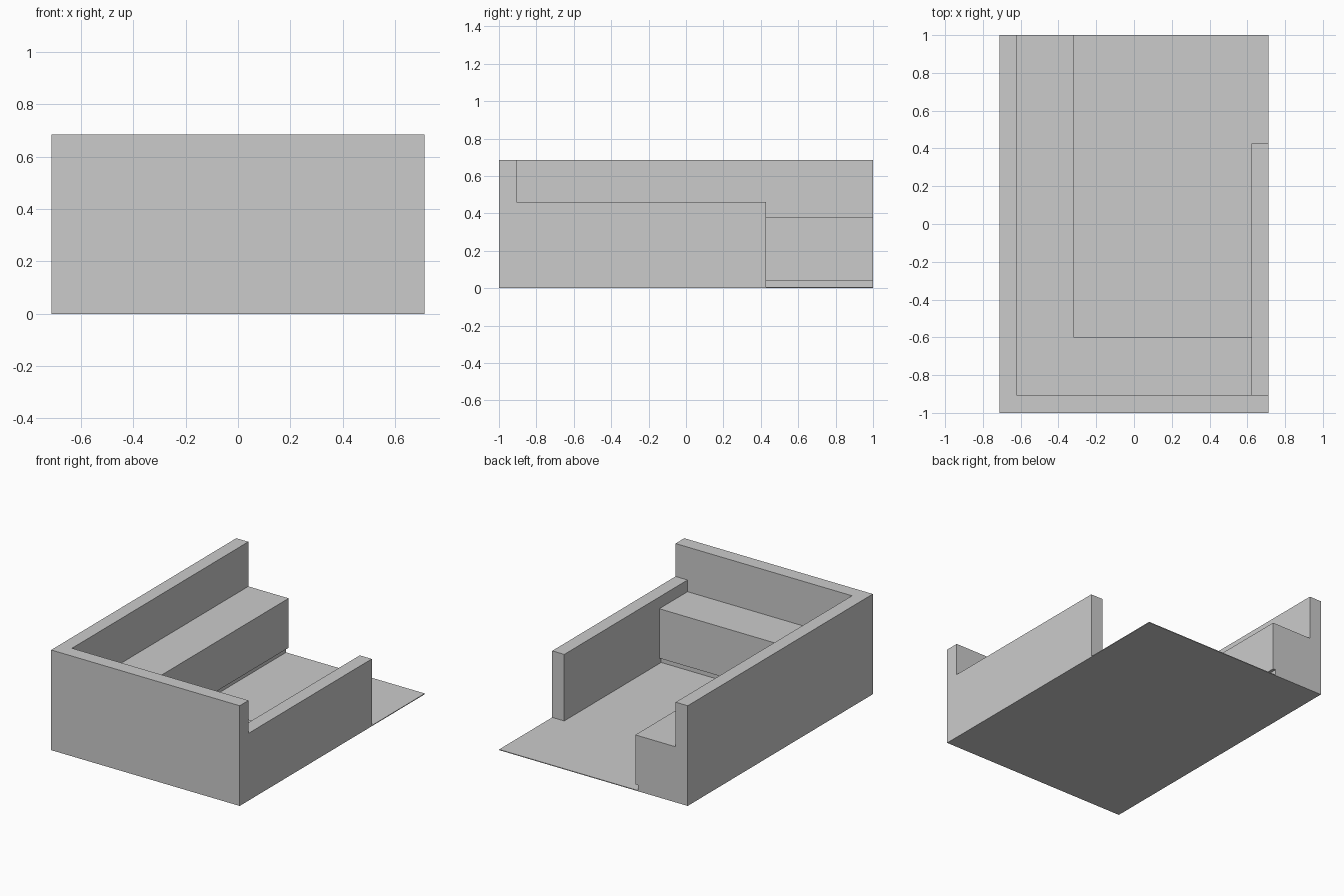
import bpy
import bmesh

cube = bpy.data.objects.get("Cube")
if cube:
    bpy.data.objects.remove(cube, do_unlink=True)

grey = bpy.data.materials.new("plain_grey")
grey.use_nodes = True
colour = (0.6, 0.6, 0.6, 1)
grey.diffuse_color = colour
grey.node_tree.nodes["Principled BSDF"].inputs["Base Color"].default_value = colour


def prism(name, outline, bottom, top):
    """Extrude a flat outline upwards into a closed solid."""
    bm = bmesh.new()
    base = bm.faces.new([bm.verts.new((x, y, bottom)) for x, y in outline])
    extruded = bmesh.ops.extrude_face_region(bm, geom=[base])["geom"]
    verts = [v for v in extruded if isinstance(v, bmesh.types.BMVert)]
    bmesh.ops.translate(bm, verts=verts, vec=(0, 0, top - bottom))
    bmesh.ops.recalc_face_normals(bm, faces=bm.faces)
    mesh = bpy.data.meshes.new(name)
    bm.to_mesh(mesh)
    bm.free()
    mesh.materials.append(grey)
    obj = bpy.data.objects.new(name, mesh)
    bpy.context.collection.objects.link(obj)
    return obj


def l_shape(x0, y0, x1, y1, inner_x, inner_y):
    """L outline: a run along the -x side and a run along the front."""
    return [(x0, y0), (x1, y0), (x1, inner_y),
            (inner_x, inner_y), (inner_x, y1), (x0, y1)]


W, L = 0.713, 1.0        # half width and half length
IN_X, IN_Y = 0.622, -0.905   # inner wall faces
FLOOR, KICK, SEAT, LOW, HIGH = 0.005, 0.042, 0.38, 0.46, 0.685
BENCH_X, BENCH_Y, RECESS = -0.317, -0.6, 0.02

# Thin floor plate
prism("floor", [(-W, -L), (W, -L), (W, L), (-W, L)], 0, FLOOR)

# Tall wall round the front and the right-hand side
prism("tall_wall", l_shape(-W, -L, W, L, -IN_X, IN_Y), FLOOR, HIGH)

# Lower, shorter wall on the left-hand side
prism("low_wall", [(IN_X, IN_Y), (W, IN_Y), (W, 0.427), (IN_X, 0.427)], FLOOR, LOW)

# Corner bench standing on a recessed plinth
prism("bench_plinth", l_shape(-IN_X, IN_Y, IN_X, L, BENCH_X - RECESS, BENCH_Y - RECESS),
      FLOOR, KICK)
prism("bench", l_shape(-IN_X, IN_Y, IN_X, L, BENCH_X, BENCH_Y), KICK, SEAT)
